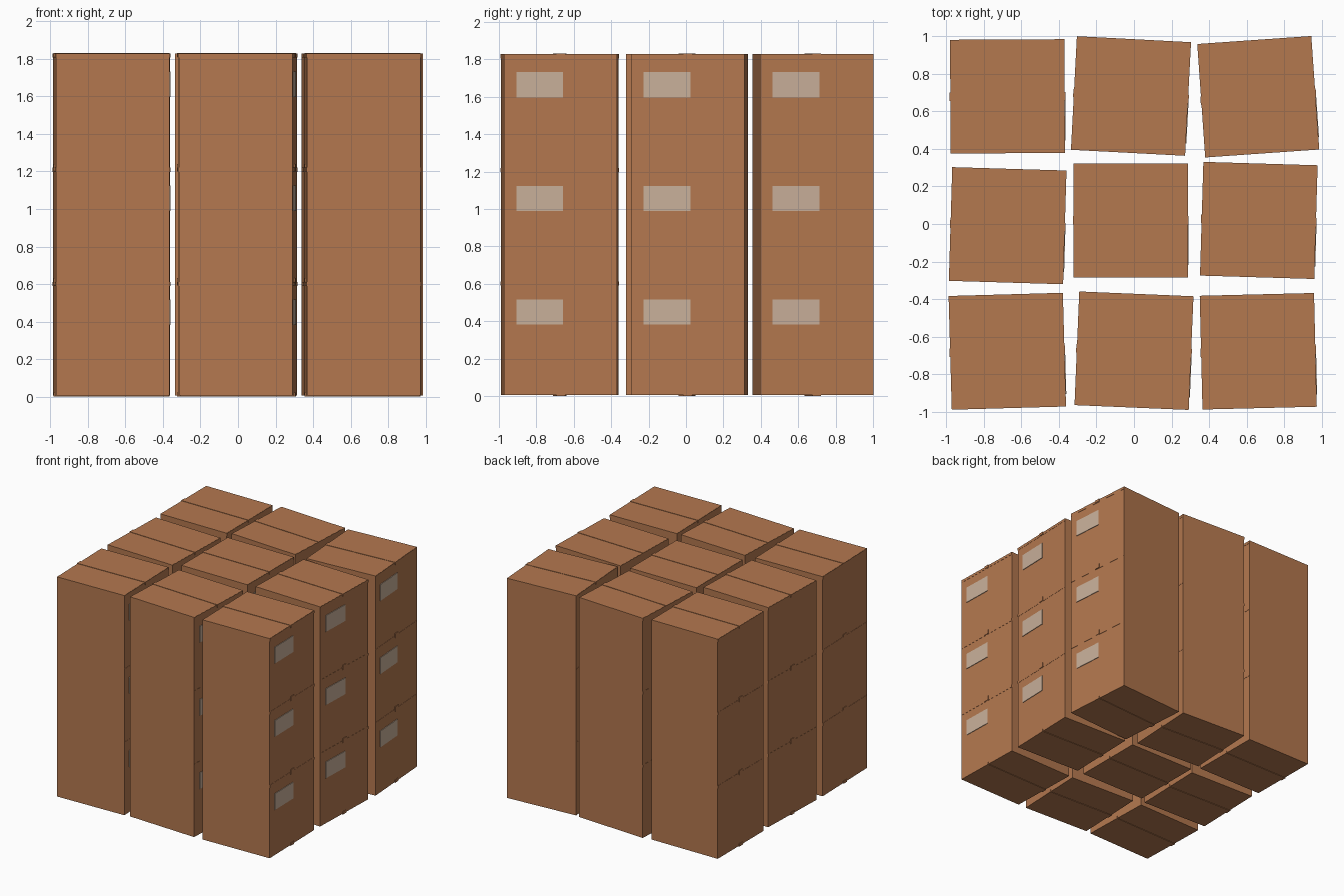
import bpy
import bmesh
from math import radians
from mathutils import Matrix, Vector

if "Cube" in bpy.data.objects:
    bpy.data.objects.remove(bpy.data.objects["Cube"])


def material(name, rgb):
    m = bpy.data.materials.new(name)
    m.diffuse_color = (*rgb, 1)
    m.use_nodes = True
    m.node_tree.nodes["Principled BSDF"].inputs["Base Color"].default_value = m.diffuse_color
    return m


cardboard = material("cardboard brown", (0.456, 0.188, 0.078))
paper = material("label paper", (0.584, 0.434, 0.323))

S = 0.606      # carton width and depth
H = 0.608      # carton height
BASE = 0.005   # lowest carton rests on its tape


def blocks_mesh(name, blocks, mat):
    """Mesh made of axis-aligned blocks, each (centre, size)."""
    bm = bmesh.new()
    for centre, size in blocks:
        bmesh.ops.create_cube(bm, size=1, matrix=Matrix.Translation(centre)
                              @ Matrix.Diagonal((*size, 1)))
    me = bpy.data.meshes.new(name)
    bm.to_mesh(me)
    bm.free()
    me.materials.append(mat)
    return me


# Carton body
body = blocks_mesh("carton", [((0, 0, H / 2), (S, S, H))], cardboard)

# Closing flap edge: slim lip along the top of both side faces
flap = blocks_mesh("flap_edge", [((0, 0, H - 0.012), (S + 0.003, S, 0.022))], cardboard)

# Tape over the top and bottom seams, folded slightly over the sides
tape = blocks_mesh("seam_tape", [
    ((0, 0, H - 0.008), (S + 0.01, 0.045, 0.022)),
    ((0, 0, 0.007), (S + 0.01, 0.045, 0.022)),
], cardboard)

# Paper label on the right side face
label = blocks_mesh("label", [((S / 2 + 0.002, -0.112, 0.444), (0.006, 0.25, 0.135))], paper)

# Stacks of three: x, y, turn in degrees
stacks = [
    (-0.675, -0.678, 1.6), (0.0, -0.675, -2.4), (0.662, -0.678, 1.4),
    (-0.673, -0.009, -1.7), (-0.017, 0.019, 0.0), (0.665, 0.019, -1.7),
    (-0.674, 0.680, 0.3), (-0.016, 0.682, -3.0), (0.662, 0.678, 4.0),
]
for i, (x, y, turn) in enumerate(stacks):
    for level in range(3):
        for me in (body, flap, tape, label):
            ob = bpy.data.objects.new(f"{me.name}_{i + 1}_{level + 1}", me)
            ob.location = Vector((x, y, BASE + level * H))
            ob.rotation_euler.z = radians(turn)
            bpy.context.collection.objects.link(ob)
